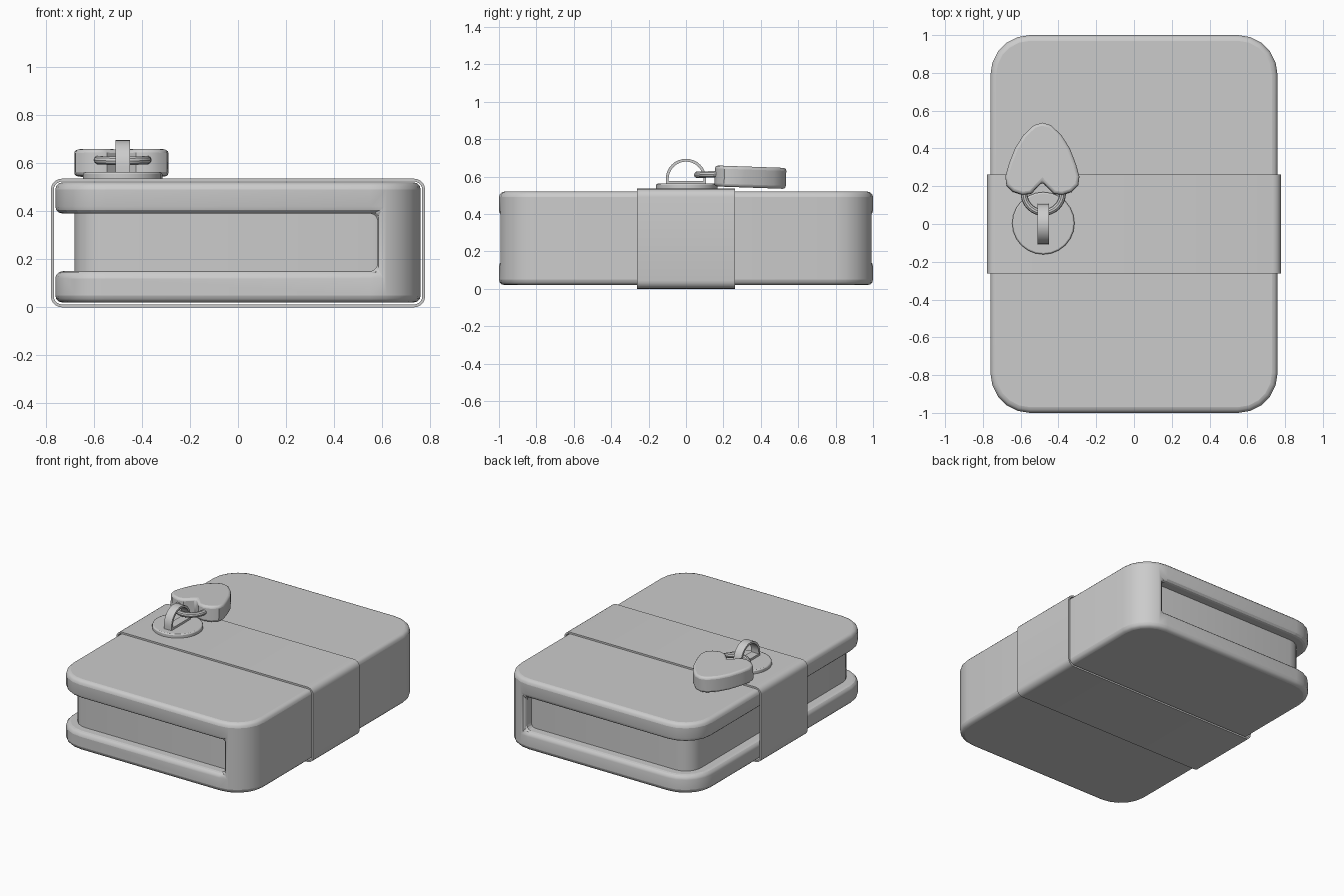
import bpy, bmesh, math

if "Cube" in bpy.data.objects:
    bpy.data.objects.remove(bpy.data.objects["Cube"])


def finish(bm, name, to_xyz=None, bevel=0, segments=3):
    bmesh.ops.recalc_face_normals(bm, faces=bm.faces[:])
    me = bpy.data.meshes.new(name)
    bm.to_mesh(me)
    bm.free()
    ob = bpy.data.objects.new(name, me)
    bpy.context.collection.objects.link(ob)
    if bevel:
        add_bevel(ob, bevel, segments)
    return ob


def add_bevel(ob, width, segments=3):
    m = ob.modifiers.new("soft_edges", 'BEVEL')
    m.width = width
    m.segments = segments
    m.limit_method = 'ANGLE'
    m.angle_limit = math.radians(50)


def rounded_rect(x0, x1, y0, y1, r, n=5):
    pts = []
    corners = [(x1 - r, y1 - r), (x0 + r, y1 - r), (x0 + r, y0 + r), (x1 - r, y0 + r)]
    for k, (cx, cy) in enumerate(corners):
        for i in range(n + 1):
            a = math.pi / 2 * (k + i / n)
            pts.append((cx + r * math.cos(a), cy + r * math.sin(a)))
    return pts


def prism(name, pts, z0, z1, bevel=0, segments=3):
    bm = bmesh.new()
    lo = [bm.verts.new((x, y, z0)) for x, y in pts]
    hi = [bm.verts.new((x, y, z1)) for x, y in pts]
    bm.faces.new(lo)
    bm.faces.new(hi)
    for i in range(len(pts)):
        j = (i + 1) % len(pts)
        bm.faces.new((lo[i], lo[j], hi[j], hi[i]))
    return finish(bm, name, bevel=bevel, segments=segments)


def hoop(name, outer, inner, w0, w1, place):
    """Closed band between two matching outlines, from w0 to w1."""
    bm = bmesh.new()
    loops = [[bm.verts.new(place(u, v, w)) for u, v in pts]
             for pts, w in ((outer, w0), (outer, w1), (inner, w1), (inner, w0))]
    n = len(outer)
    for k in range(4):
        a, b = loops[k], loops[(k + 1) % 4]
        for i in range(n):
            j = (i + 1) % n
            bm.faces.new((a[i], a[j], b[j], b[i]))
    return finish(bm, name)


# Book cover: rounded block with a slot leaving two boards and a spine
cover = prism("book_cover", rounded_rect(-0.76, 0.76, -1, 1, 0.21), 0.02, 0.52)
slot = prism("slot_cutter", [(-1, -1.2), (0.58, -1.2), (0.58, 1.2), (-1, 1.2)], 0.15, 0.39)
slot.hide_render = True
slot.hide_set(True)
cut = cover.modifiers.new("slot", 'BOOLEAN')
cut.operation = 'DIFFERENCE'
cut.solver = 'EXACT'
cut.object = slot
add_bevel(cover, 0.03)

# Page block
pages = prism("pages", rounded_rect(-0.68, 0.68, -0.92, 0.92, 0.12), 0.14, 0.40)

# Strap around the book
t = 0.012
strap = hoop("strap", rounded_rect(-0.778, 0.778, 0, 0.535, 0.045),
             rounded_rect(-0.778 + t, 0.778 - t, t, 0.535 - t, 0.045 - t),
             -0.262, 0.262, lambda u, v, w: (u, w, v))

# Clasp plate and staple
CX = -0.48
disc = [(CX + 0.165 * math.cos(math.tau * i / 24), 0.004 + 0.165 * math.sin(math.tau * i / 24))
        for i in range(24)]
plate = prism("clasp_plate", disc, 0.525, 0.562, 0.008, 2)


def arch(r, base, n=16):
    pts = [(r * math.cos(math.pi * i / n), 0.587 + r * math.sin(math.pi * i / n)) for i in range(n + 1)]
    return pts + [(-r, base), (r, base)]


staple = hoop("clasp_staple", arch(0.108, 0.56), arch(0.093, 0.577),
              -0.03, 0.03, lambda u, v, w: (CX + w, u, v))

# Heart padlock, tilted slightly
half = [(0.045, 0.522), (0.1, 0.47), (0.145, 0.4), (0.178, 0.315), (0.196, 0.25),
        (0.19, 0.205), (0.155, 0.17), (0.105, 0.153), (0.06, 0.16)]
hx, hy, hz = -0.485, 0.34, 0.597
right = [(x, y - hy) for x, y in half]
outline = [(0, 0.535 - hy)] + right + [(0, 0.222 - hy)] + [(-x, y) for x, y in reversed(right)]
heart = prism("heart_padlock", outline, -0.056, 0.056, 0.016)
heart.location = (hx, hy, hz)
heart.rotation_euler.x = math.radians(-2)

# Shackle ring
bpy.ops.mesh.primitive_torus_add(major_radius=0.102, minor_radius=0.018, major_segments=32,
                                 minor_segments=10, location=(CX, 0.163, 0.613),
                                 rotation=(math.radians(2), 0, 0))
shackle = bpy.context.object
shackle.name = "shackle"

# Smooth shading with sharp edges kept
bpy.ops.object.select_all(action='DESELECT')
for ob in (cover, pages, strap, plate, staple, heart, shackle):
    ob.select_set(True)
    bpy.context.view_layer.objects.active = ob
bpy.ops.object.shade_smooth_by_angle(angle=math.radians(35))
